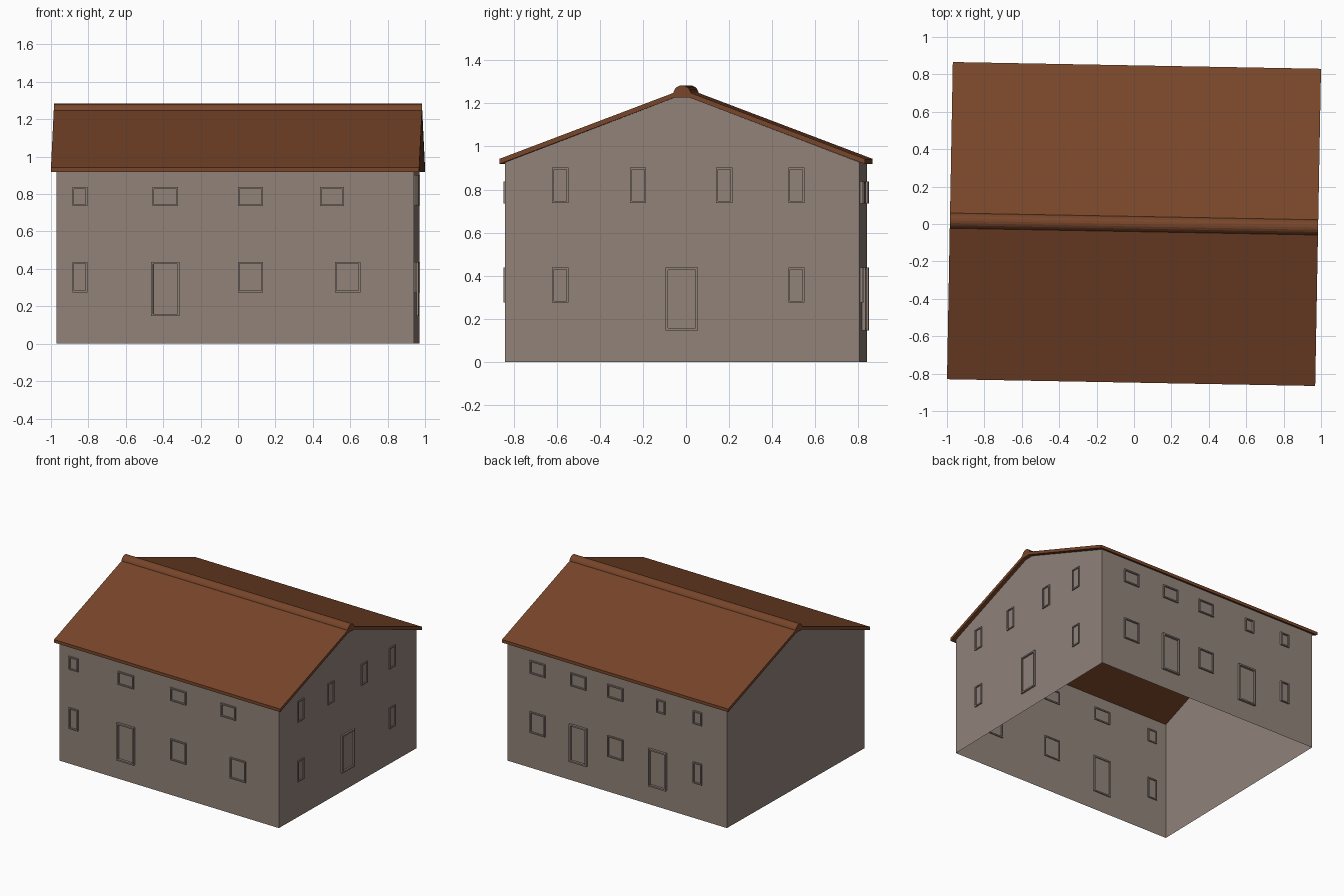
import bpy, bmesh, math

if "Cube" in bpy.data.objects:
    bpy.data.objects.remove(bpy.data.objects["Cube"])

TURN = math.radians(-1.05)          # whole house is turned slightly
HX, HY = 0.955, 0.823               # wall half sizes
RX, RY = 0.9845, 0.848              # roof half sizes
EAVE, TOP, FLAT = 0.926, 1.226, 0.035


def material(name, rgb):
    m = bpy.data.materials.new(name)
    m.diffuse_color = (*rgb, 1)
    m.use_nodes = True
    m.node_tree.nodes["Principled BSDF"].inputs["Base Color"].default_value = m.diffuse_color
    return m


WALL = material("wall_stone", (0.283, 0.225, 0.194))
ROOF = material("roof_brown", (0.188, 0.061, 0.023))


def finish(name, bm, mat):
    bmesh.ops.recalc_face_normals(bm, faces=bm.faces)
    me = bpy.data.meshes.new(name)
    bm.to_mesh(me)
    bm.free()
    me.materials.append(mat)
    ob = bpy.data.objects.new(name, me)
    ob.rotation_euler[2] = TURN
    bpy.context.collection.objects.link(ob)
    return ob


def prism(name, profile, hx, mat):
    """Closed y-z profile run along x."""
    bm = bmesh.new()
    face = bm.faces.new([bm.verts.new((-hx, y, z)) for y, z in profile])
    ext = bmesh.ops.extrude_face_region(bm, geom=[face], use_keep_orig=True)
    verts = [v for v in ext["geom"] if isinstance(v, bmesh.types.BMVert)]
    bmesh.ops.translate(bm, verts=verts, vec=(2 * hx, 0, 0))
    return finish(name, bm, mat)


# Walls: open shell without floor or ceiling
bm = bmesh.new()
gable = [(-HY, 0), (HY, 0), (HY, EAVE), (FLAT, TOP), (-FLAT, TOP), (-HY, EAVE)]
ends = [[bm.verts.new((s * HX, y, z)) for y, z in gable] for s in (-1, 1)]
for ring in ends:
    bm.faces.new(ring)
for a, b in ((1, 2), (5, 0)):
    bm.faces.new([ends[0][a], ends[0][b], ends[1][b], ends[1][a]])
finish("walls", bm, WALL)

# Roof: folded slab with overhanging eaves
under = [(-RY, 0.918), (-FLAT, TOP), (FLAT, TOP), (RY, 0.918)]
over = [(RY, 0.942), (FLAT, 1.25), (-FLAT, 1.25), (-RY, 0.942)]
prism("roof", under + over, RX, ROOF)

# Rounded ridge cap
cap = [(0.042 * math.cos(math.pi * i / 10), 1.24 + 0.043 * math.sin(math.pi * i / 10))
       for i in range(11)]
ridge = prism("ridge_cap", cap, RX, ROOF)

# Window and door frames, straddling the thin walls
HIGH, LOW, DOOR = (0.735, 0.837), (0.275, 0.438), (0.147, 0.438)
TALL = (0.738, 0.902)
FRONT = [(-0.83, 0.08, HIGH), (-0.374, 0.138, HIGH), (0.082, 0.136, HIGH), (0.518, 0.13, HIGH),
         (-0.83, 0.08, LOW), (-0.373, 0.152, DOOR), (0.082, 0.136, LOW), (0.602, 0.136, LOW)]
BACK = [(0.69, 0.134, HIGH), (0.335, 0.134, HIGH), (0.013, 0.134, HIGH), (-0.382, 0.075, HIGH),
        (-0.703, 0.075, HIGH), (0.69, 0.134, LOW), (0.335, 0.15, DOOR), (0.013, 0.134, LOW),
        (-0.356, 0.152, DOOR), (-0.703, 0.075, LOW)]
RIGHT = [(-0.565, 0.076, TALL), (-0.205, 0.076, TALL), (0.195, 0.076, TALL), (0.53, 0.076, TALL),
         (-0.565, 0.076, LOW), (-0.002, 0.15, DOOR), (0.53, 0.076, LOW)]


def frames(name, openings, place):
    """place(u, d, z): u along the wall, d outward from it."""
    bm = bmesh.new()
    for c, w, (z0, z1) in openings:
        depth, t = (0.018, 0.011) if z0 == DOOR[0] else (0.012, 0.009)
        rects = []
        for d in (-0.008, depth):
            for k in (0, t):
                a, b, lo, hi = c - w / 2 + k, c + w / 2 - k, z0 + k, z1 - k
                rects.append([bm.verts.new(place(u, d, z))
                              for u, z in ((a, lo), (b, lo), (b, hi), (a, hi))])
        for p, q in ((0, 1), (2, 3), (0, 2), (1, 3)):
            for i in range(4):
                j = (i + 1) % 4
                bm.faces.new([rects[p][i], rects[p][j], rects[q][j], rects[q][i]])
    finish(name, bm, WALL)


frames("front_frames", FRONT, lambda u, d, z: (u, -HY - d, z))
frames("back_frames", BACK, lambda u, d, z: (u, HY + d, z))
frames("right_frames", RIGHT, lambda u, d, z: (HX + d * 0.7, u, z))
